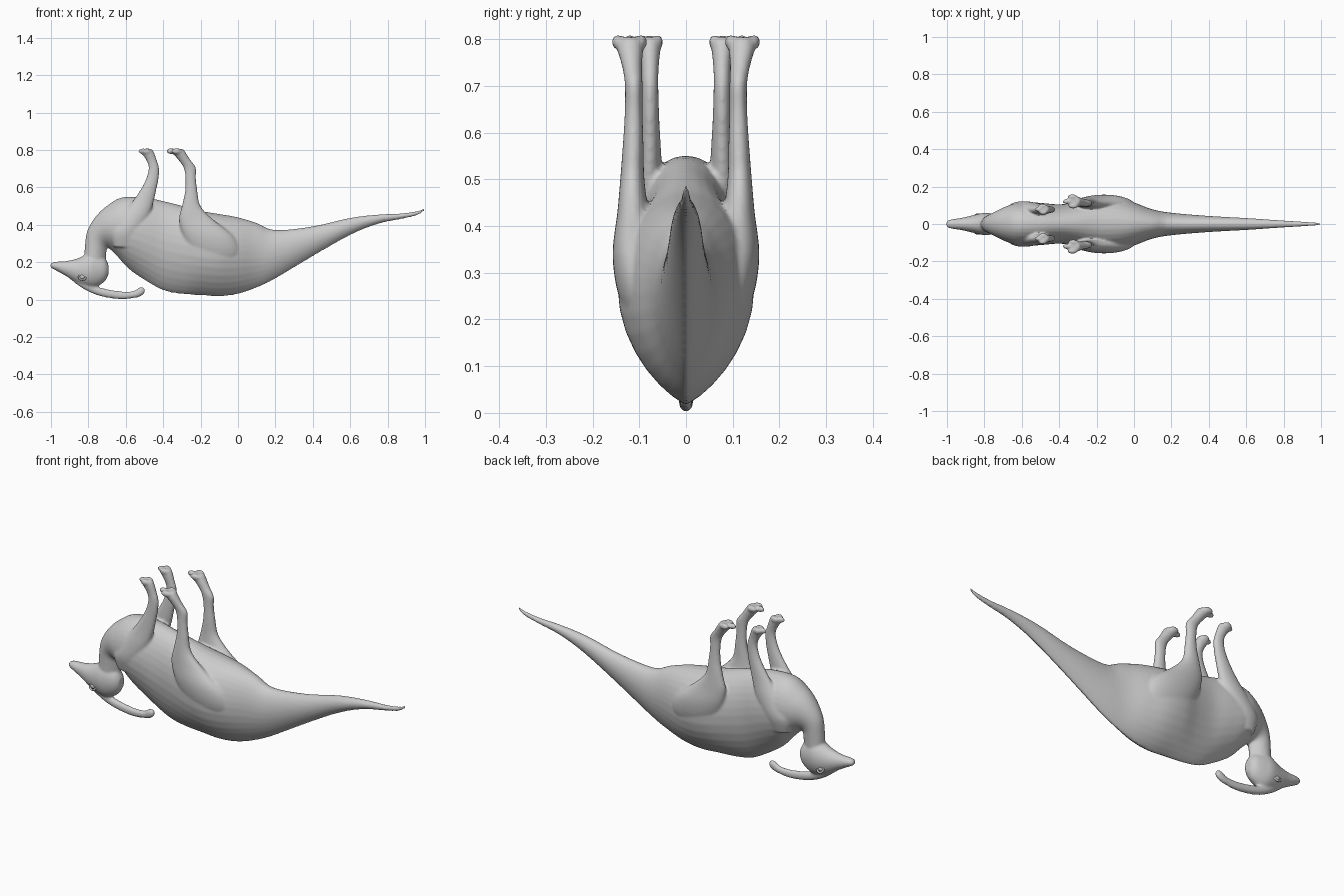
import bpy, bmesh, math
from mathutils import Matrix

SEG = 32


def catmull(a, b, c, d, t):
    return [0.5 * (2 * q + (r - p) * t + (2 * p - 5 * q + 4 * r - s) * t * t
                   + (3 * q - p - 3 * r + s) * t ** 3)
            for p, q, r, s in zip(a, b, c, d)]


def loft(bm, rings, mid=0.5, power=1.0, sub=4):
    """Skin through rings (x_lo, z_lo, x_hi, z_hi, y centre, half width)."""
    dense = []
    for i in range(len(rings) - 1):
        quad = [rings[min(max(i + k, 0), len(rings) - 1)] for k in (-1, 0, 1, 2)]
        dense += [catmull(*quad, s / sub) for s in range(sub)]
    dense.append(rings[-1])
    loops = []
    for xl, zl, xh, zh, yc, w in dense:
        loop = []
        for k in range(SEG):
            a = 2 * math.pi * k / SEG
            c, s = math.cos(a), math.sin(a)
            f = mid + s * ((1 - mid) if s > 0 else mid)
            y = math.copysign(abs(c) ** (power if s < 0 else 1.0), c) * w
            loop.append(bm.verts.new((xl + (xh - xl) * f, yc + y, zl + (zh - zl) * f)))
        loops.append(loop)
    faces = [bm.faces.new((loops[0])), bm.faces.new(loops[-1])]
    for p, q in zip(loops, loops[1:]):
        for k in range(SEG):
            n = (k + 1) % SEG
            faces.append(bm.faces.new((p[k], p[n], q[n], q[k])))
    bmesh.ops.recalc_face_normals(bm, faces=faces)


def limb(bm, sections):
    """Mirrored pair of limbs from level sections (x, z, half x, y, half y)."""
    for side in (1, -1):
        loft(bm, [(x - hx, z, x + hx, z, side * y, hy) for x, z, hx, y, hy in sections])


def blob(bm, centre, size):
    m = Matrix.Translation(centre) @ Matrix.Diagonal((*size, 1))
    bmesh.ops.create_uvsphere(bm, u_segments=20, v_segments=12, radius=1, matrix=m)


def finish(bm, name):
    me = bpy.data.meshes.new(name)
    bm.to_mesh(me)
    bm.free()
    for p in me.polygons:
        p.use_smooth = True
    ob = bpy.data.objects.new(name, me)
    bpy.context.collection.objects.link(ob)
    return ob


bm = bmesh.new()

# Tail and torso: upright sections (x, back z, belly z, half width)
torso = [(1.0, .478, .490, .005), (.96, .452, .475, .009), (.88, .432, .462, .014),
         (.75, .405, .455, .022), (.6, .345, .437, .032), (.4, .232, .392, .043),
         (.2, .112, .372, .06), (.1, .064, .41, .078), (0, .03, .44, .115),
         (-.1, .018, .458, .143), (-.2, .024, .475, .143), (-.3, .03, .502, .118),
         (-.4, .05, .527, .105), (-.5, .105, .547, .113)]
rings = [(x, lo, x, hi, 0, w) for x, lo, hi, w in torso]
# Chest and neck: sections turn downwards
rings += [(-.585, .165, -.62, .547, 0, .117), (-.64, .225, -.70, .502, 0, .098),
          (-.685, .27, -.76, .445, 0, .072), (-.70, .275, -.805, .37, 0, .053),
          (-.703, .24, -.818, .29, 0, .047), (-.71, .19, -.82, .22, 0, .045),
          (-.73, .15, -.81, .16, 0, .04)]
loft(bm, rings, mid=.56, power=1.6)

# Head: skull roof below, jaw above
head = [(-.693, .13, .19, .022), (-.715, .095, .225, .042), (-.76, .068, .25, .055),
        (-.80, .068, .248, .06), (-.86, .09, .22, .047), (-.92, .126, .206, .033),
        (-.97, .154, .203, .026), (-.993, .166, .199, .02), (-1.002, .175, .19, .012)]
loft(bm, [(x, lo, x, hi, 0, w) for x, lo, hi, w in head], mid=.52, power=1.1)

# Crest sweeping back from the skull
crest = [(-.90, .112, .15, .012), (-.83, .06, .11, .02), (-.74, .02, .066, .018),
         (-.63, .002, .045, .015), (-.56, .008, .046, .014), (-.53, .014, .064, .015),
         (-.508, .026, .066, .013), (-.5, .036, .058, .008)]
loft(bm, [(x, lo, x, hi, 0, w) for x, lo, hi, w in crest])

# Hind legs with thigh
limb(bm, [(-.32, .805, .028, .12, .024), (-.315, .785, .036, .12, .029),
          (-.285, .745, .032, .116, .022), (-.258, .705, .033, .112, .019),
          (-.253, .65, .028, .112, .019), (-.25, .58, .033, .113, .022),
          (-.25, .50, .05, .115, .026), (-.225, .43, .09, .113, .034),
          (-.16, .34, .135, .107, .05), (-.12, .25, .135, .088, .056),
          (-.09, .15, .09, .05, .05)])

# Front legs with shoulder
limb(bm, [(-.485, .805, .026, .078, .02), (-.482, .785, .034, .078, .024),
          (-.462, .745, .028, .077, .019), (-.45, .705, .028, .077, .018),
          (-.457, .65, .033, .077, .019), (-.478, .59, .042, .077, .022),
          (-.51, .52, .058, .078, .027), (-.555, .44, .075, .082, .035),
          (-.60, .36, .075, .083, .038), (-.61, .28, .055, .07, .03)])

# Toes
for side in (1, -1):
    for dx, dy in ((.012, -.024), (-.02, 0), (.008, .026)):
        blob(bm, (-.337 + dx, side * (.12 + dy), .794), (.027, .013, .016))
        blob(bm, (-.495 + dx * .8, side * (.078 + dy * .75), .794), (.023, .011, .016))

# Fuse the parts into one smooth skin
body = finish(bm, "dinosaur_body")
remesh = body.modifiers.new("fuse", 'REMESH')
remesh.mode = 'VOXEL'
remesh.voxel_size = .0065
remesh.use_smooth_shade = True
smooth = body.modifiers.new("soften", 'SMOOTH')
smooth.factor = .5
smooth.iterations = 5

# Eyes with lids
for side, label in ((1, "left"), (-1, "right")):
    bm = bmesh.new()
    blob(bm, (-.832, side * .044, .122), (.014, .009, .012))
    finish(bm, "eye_" + label)
    bpy.ops.mesh.primitive_torus_add(
        major_radius=.018, minor_radius=.005, major_segments=24, minor_segments=8,
        location=(-.832, side * .045, .122), rotation=(math.radians(90 + side * 22), 0, 0))
    lid = bpy.context.object
    lid.name = "eyelid_" + label
    bpy.ops.object.shade_smooth()
